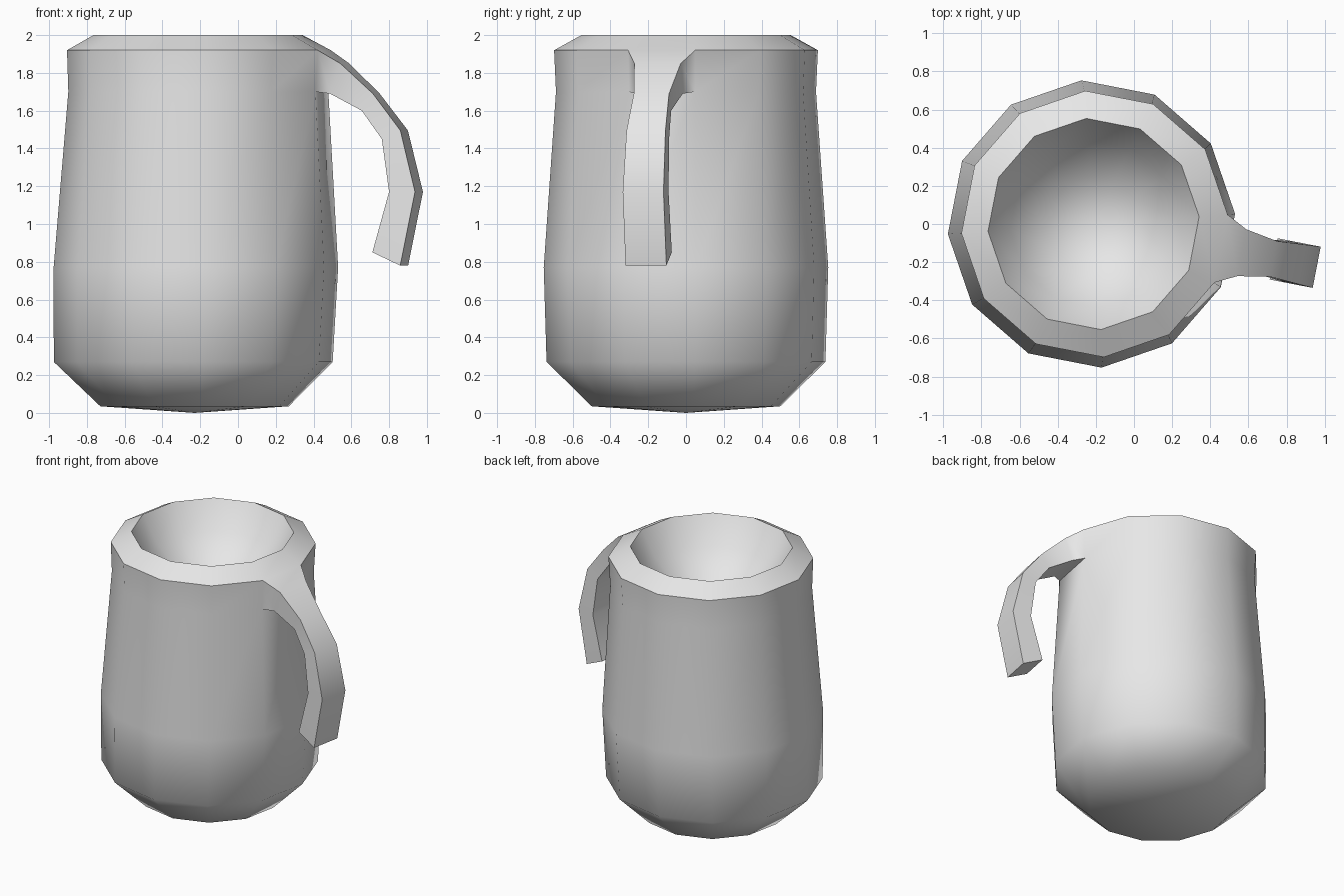
import bpy, bmesh, math
from mathutils import Vector

if "Cube" in bpy.data.objects:
    bpy.data.objects.remove(bpy.data.objects["Cube"])

SIDES = 12
OFFSET = math.radians(4)
bm = bmesh.new()


def ring(cx, r, z):
    return [bm.verts.new((cx + r * math.cos(OFFSET + 2 * math.pi * i / SIDES),
                          r * math.sin(OFFSET + 2 * math.pi * i / SIDES), z))
            for i in range(SIDES)]


# Body profile from the base up, over the rim and into the bowl: centre x, radius, height
profile = [(-0.23, 0.50, 0.035), (-0.237, 0.74, 0.27), (-0.223, 0.755, 0.77),
           (-0.21, 0.69, 1.70), (-0.207, 0.70, 1.92), (-0.212, 0.555, 2.0),
           (-0.212, 0.44, 1.80), (-0.212, 0.25, 1.62)]
HANDLE_BAND = 3          # band between z 1.70 and z 1.92
HANDLE_SIDE = SIDES - 1  # facet the handle grows from
rings = [ring(*p) for p in profile]
for k in range(len(rings) - 1):
    a, b = rings[k], rings[k + 1]
    for i in range(SIDES):
        if k == HANDLE_BAND and i == HANDLE_SIDE:
            continue
        j = (i + 1) % SIDES
        bm.faces.new((a[i], a[j], b[j], b[i]))

# Underside and bowl centres
base = bm.verts.new((-0.23, 0, 0.0))
bowl = bm.verts.new((-0.212, 0, 1.54))
for i in range(SIDES):
    j = (i + 1) % SIDES
    bm.faces.new((base, rings[0][j], rings[0][i]))
    bm.faces.new((bowl, rings[-1][i], rings[-1][j]))

# Handle, extruded from the open facet: outer reach, height, inner reach, height, half width
angle = math.radians(-11)
out = Vector((math.cos(angle), math.sin(angle), 0))
side = Vector((-out.y, out.x, 0))
centre = Vector((-0.21, 0, 0))
sections = [(0.79, 1.85, 0.735, 1.69, 0.125), (0.96, 1.69, 0.90, 1.60, 0.095),
            (1.11, 1.495, 1.01, 1.45, 0.105), (1.19, 1.17, 1.05, 1.17, 0.11),
            (1.11, 0.78, 0.96, 0.85, 0.11)]
low, high = rings[HANDLE_BAND], rings[HANDLE_BAND + 1]
prev = [low[HANDLE_SIDE], low[0], high[0], high[HANDLE_SIDE]]
for so, zo, si, zi, w in sections:
    cur = [bm.verts.new(centre + out * s + side * t + Vector((0, 0, z)))
           for s, z, t in ((si, zi, -w), (si, zi, w), (so, zo, w), (so, zo, -w))]
    for i in range(4):
        j = (i + 1) % 4
        bm.faces.new((prev[i], prev[j], cur[j], cur[i]))
    prev = cur
bm.faces.new(prev)

bmesh.ops.recalc_face_normals(bm, faces=bm.faces[:])
mesh = bpy.data.meshes.new("mug")
bm.to_mesh(mesh)
bm.free()
mug = bpy.data.objects.new("mug", mesh)
bpy.context.collection.objects.link(mug)

# One plain light grey
mat = bpy.data.materials.new("light grey")
mat.diffuse_color = (0.8, 0.8, 0.8, 1)
mat.use_nodes = True
mat.node_tree.nodes["Principled BSDF"].inputs["Base Color"].default_value = mat.diffuse_color
mesh.materials.append(mat)

bpy.context.view_layer.objects.active = mug
mug.select_set(True)
bpy.ops.object.shade_smooth_by_angle(angle=math.radians(50))
